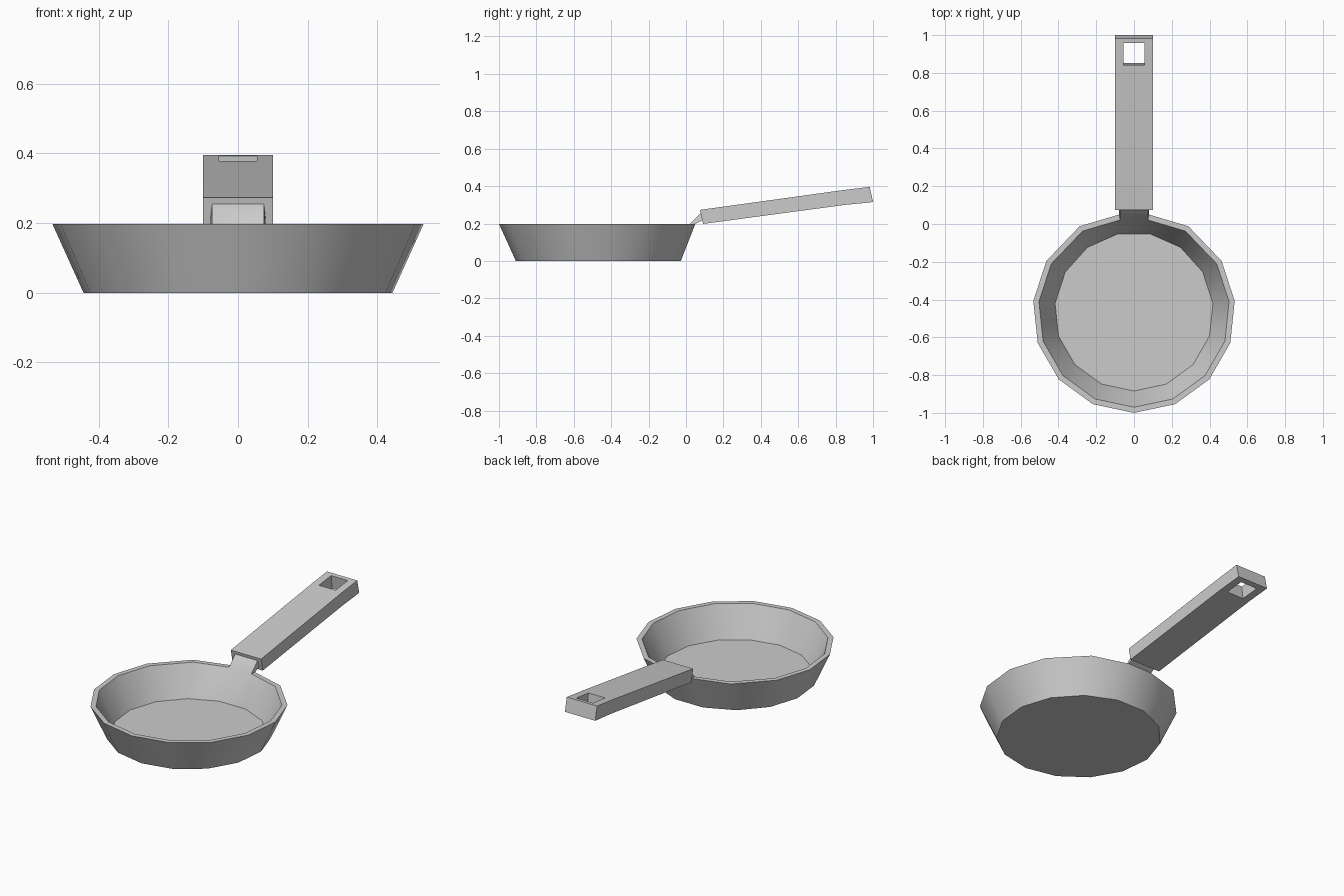
import bpy, bmesh
from math import sin, cos, radians

cube = bpy.data.objects.get("Cube")
if cube:
    bpy.data.objects.remove(cube)

metal = bpy.data.materials.new("light grey metal")
metal.use_nodes = True
grey = (0.6, 0.6, 0.6, 1)
metal.diffuse_color = grey
metal.node_tree.nodes["Principled BSDF"].inputs["Base Color"].default_value = grey

SIDES = 15
CENTRE_Y = -0.464


def finish(bm, name):
    bmesh.ops.recalc_face_normals(bm, faces=bm.faces)
    mesh = bpy.data.meshes.new(name)
    bm.to_mesh(mesh)
    bm.free()
    mesh.materials.append(metal)
    obj = bpy.data.objects.new(name, mesh)
    bpy.context.collection.objects.link(obj)
    bpy.ops.object.select_all(action="DESELECT")
    obj.select_set(True)
    bpy.context.view_layer.objects.active = obj
    bpy.ops.object.shade_smooth_by_angle(angle=radians(30))
    return obj


def ring(bm, radius, z, rim):
    """Ring starting at the front; the rim is pinched towards the handle."""
    verts = []
    for i in range(SIDES):
        a, r = 360 / SIDES * i, radius
        if rim and i in (6, 9):
            a += 3.5 if i == 6 else -3.5
        if rim and i in (7, 8):
            a += 3.3 if i == 7 else -3.3
            r *= 0.97
        a = radians(a)
        verts.append(bm.verts.new((r * sin(a), CENTRE_Y - r * cos(a), z)))
    return verts


# Pan bowl: outer bottom, outer rim, inner rim, inner floor
bm = bmesh.new()
rings = [ring(bm, *p) for p in ((0.446, 0, False), (0.536, 0.198, True),
                                (0.506, 0.198, True), (0.42, 0.02, False))]
bm.faces.new(rings[0])
bm.faces.new(rings[-1])
for level, (low, high) in enumerate(zip(rings, rings[1:])):
    for i in range(SIDES):
        j = (i + 1) % SIDES
        face = bm.faces.new((low[i], low[j], high[j], high[i]))
        if level == 1 and i == 7:
            neck = face

# Neck: back segment of the rim drawn out to the handle
inner_rim = set(rings[2])
inner_y = rings[2][7].co.y
extruded = bmesh.ops.extrude_discrete_faces(bm, faces=[neck])["faces"][0]
for v in extruded.verts:
    if abs(v.co.y - inner_y) < 0.005:
        v.co.y, v.co.z = 0.08, 0.256
    else:
        v.co.y, v.co.z = 0.088, 0.218
finish(bm, "pan_bowl")

# Handle: two matching grids with a hanging hole, joined along their borders
TOP = [(0.075, 0.273), (0.842, 0.379), (0.957, 0.393), (0.982, 0.396)]
BOTTOM = [(0.091, 0.198), (0.852, 0.300), (0.967, 0.311), (1.0, 0.315)]
COLUMNS = (-0.1, -0.055, 0.055, 0.1)
bm = bmesh.new()
top, bottom = [[[bm.verts.new((x, y, z)) for x in COLUMNS] for y, z in line]
               for line in (TOP, BOTTOM)]
partner = {t: b for tr, br in zip(top, bottom) for t, b in zip(tr, br)}
for grid in (top, bottom):
    for r in range(3):
        for c in range(3):
            if (r, c) != (1, 1):
                bm.faces.new((grid[r][c], grid[r][c + 1],
                              grid[r + 1][c + 1], grid[r + 1][c]))
for edge in [e for e in bm.edges if e.is_boundary and e.verts[0] in partner]:
    a, b = edge.verts
    bm.faces.new((a, b, partner[b], partner[a]))
finish(bm, "handle")
